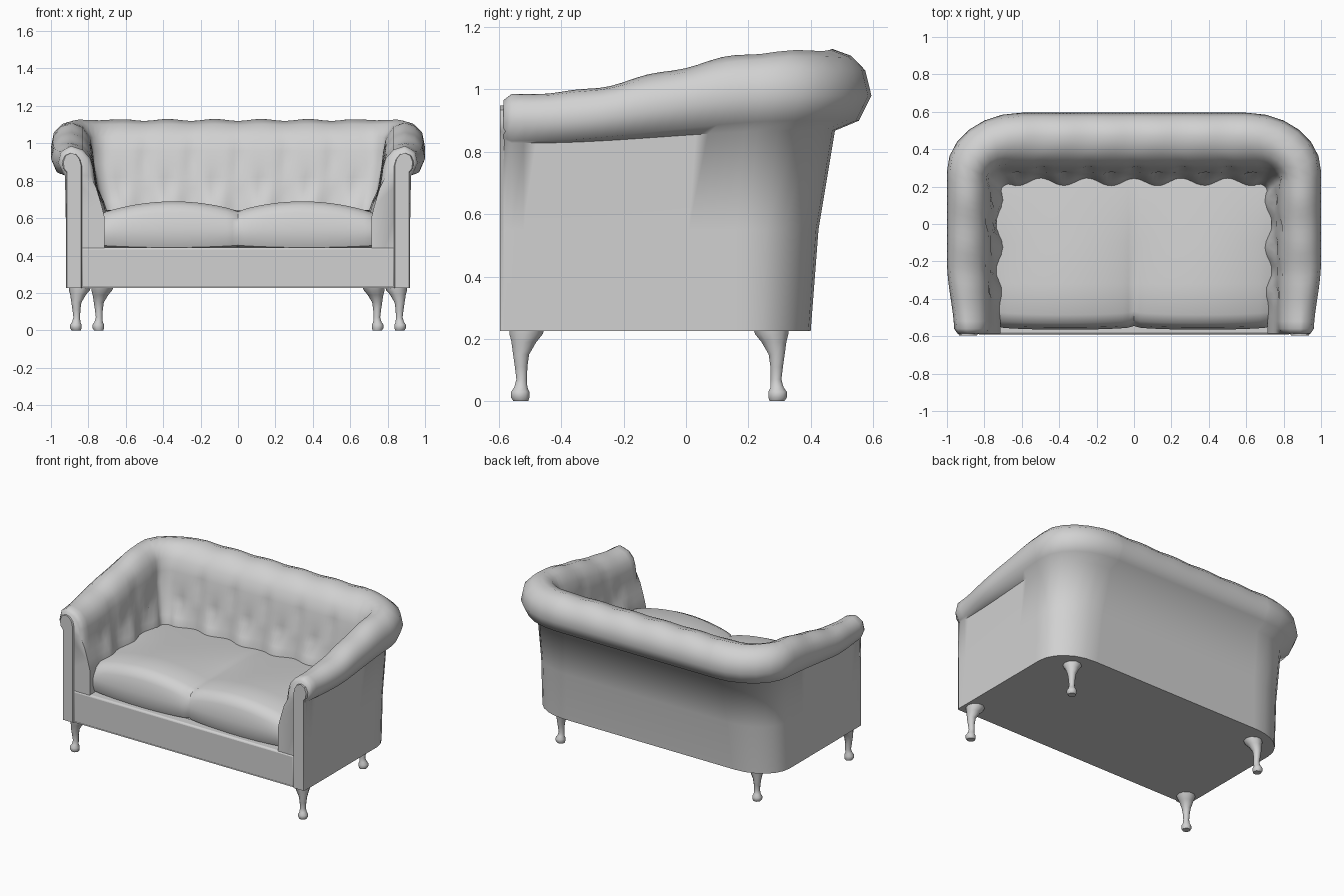
import bpy, bmesh, math

cube = bpy.data.objects.get("Cube")
if cube:
    bpy.data.objects.remove(cube, do_unlink=True)

grey = bpy.data.materials.new("grey upholstery")
grey.use_nodes = True
grey.diffuse_color = (0.64, 0.64, 0.64, 1)
grey.node_tree.nodes["Principled BSDF"].inputs["Base Color"].default_value = (0.64, 0.64, 0.64, 1)


def finish(name, bm, angle=40):
    bmesh.ops.recalc_face_normals(bm, faces=bm.faces)
    mesh = bpy.data.meshes.new(name)
    bm.to_mesh(mesh)
    bm.free()
    mesh.materials.append(grey)
    obj = bpy.data.objects.new(name, mesh)
    bpy.context.collection.objects.link(obj)
    bpy.ops.object.select_all(action="DESELECT")
    obj.select_set(True)
    bpy.context.view_layer.objects.active = obj
    bpy.ops.object.shade_smooth_by_angle(angle=math.radians(angle))


def loft(name, rows, angle=40):
    """Skin a list of closed point rows and cap both ends."""
    bm = bmesh.new()
    grid = [[bm.verts.new(p) for p in row] for row in rows]
    n = len(grid[0])
    for a, b in zip(grid, grid[1:]):
        for i in range(n):
            j = (i + 1) % n
            bm.faces.new((a[i], a[j], b[j], b[i]))
    bm.faces.new(grid[0])
    bm.faces.new(grid[-1])
    finish(name, bm, angle)


def smooth(a, b, v):
    t = min(1, max(0, (v - a) / (b - a)))
    return t * t * (3 - 2 * t)


# Arm and back shell: half width, back y, corner radius, front z, back z, tuft weight
RINGS = [
    (.92, .40, .27, .225, .225, 0), (.92, .425, .29, .55, .55, 0),
    (.925, .478, .32, .828, .868, 0), (.972, .555, .37, .835, .90, 0),
    (1.0, .595, .40, .895, .98, 0), (.985, .575, .38, .955, 1.06, 0),
    (.945, .53, .35, .98, 1.105, 0), (.89, .47, .30, .985, 1.125, 0),
    (.83, .385, .20, .965, 1.10, 0), (.79, .32, .11, .92, 1.035, .2),
    (.775, .30, .09, .87, .96, .6), (.767, .285, .08, .81, .89, 1),
    (.757, .273, .08, .76, .82, 1), (.745, .26, .08, .72, .76, 1),
    (.73, .24, .08, .67, .69, 1), (.715, .22, .08, .61, .62, 1),
    (.715, .22, .08, .225, .225, 0),
]
FRONT, ARM, ARC, BACK = -.56, 20, 6, 32


def path(X, Y, rx):
    """Half of a U with elliptical corner: position and outward direction."""
    ry = rx * .78
    for i in range(ARM):
        yield X, FRONT + (Y - ry - FRONT) * i / ARM, 1, 0
    for i in range(ARC):
        c, s = math.cos(i / ARC * math.pi / 2), math.sin(i / ARC * math.pi / 2)
        yield X - rx + rx * c, Y - ry + ry * s, c, s
    for i in range(BACK + 1):
        yield (X - rx) * (1 - i / BACK), Y, 0, 1


def tuft(along, z):
    """Outward dent: deep at buttons, pleated towards the seat."""
    dent = 0
    for row, zc in enumerate((.92, .76)):
        d = (along + .125 * row + .125) % .25 - .125
        dent = max(dent, .025 * math.exp(-(d / .035) ** 2 - ((z - zc) / .05) ** 2))
    pleat = .022 * math.cos(along * math.tau / .25) * smooth(.85, .62, z)
    return dent + pleat


def shell_ring(X, Y, rx, zf, zb, w):
    pts = []
    for x, y, nx, ny in path(X, Y, rx):
        z = zf + (zb - zf) * smooth(-.5, .35, y)
        if X > .93:
            x -= .04 * nx * smooth(-.2, -.6, y)
        along = x if ny > .7 else y
        straight = max(nx, ny) ** 6 * smooth(-.5, -.3, y)
        d = w * tuft(along, z) * straight
        # Gentle waves along the top of the roll
        crest = smooth(.9, .98, X) * smooth(1.01, .94, X) + smooth(.78, .89, X) * smooth(.95, .9, X)
        if zf > .9:
            z += .005 * crest * math.cos((along + .125) * math.tau / .25) * straight
        pts.append((x + nx * d, y + ny * d, z))
    # Rounded front end of the roll
    x, y, z = pts[0]
    k = .8 if z > .8 else 1
    pts.insert(0, (.88 + (x - .88) * k, -.585, .89 + (z - .89) * k))
    return pts + [(-x, y, z) for x, y, z in reversed(pts[:-1])]


stations = list(zip(*[shell_ring(*ring) for ring in RINGS]))
loft("arm_and_back_shell", stations, angle=60)

# Underside and seat deck follow the wall footprint
footprint = [s[0] for s in stations]
loft("seat_base", [[(x * .995, y - .003, z) for x, y, _ in footprint] for z in (.225, .43)])

# Front rail
bpy.ops.mesh.primitive_cube_add(size=1, location=(0, -.55, .334))
rail = bpy.context.object
rail.name = "front_rail"
rail.scale = (1.68, .08, .218)
bpy.ops.object.transform_apply(location=False, rotation=False, scale=True)
rail.data.materials.append(grey)
bevel = rail.modifiers.new("soft edge", "BEVEL")
bevel.width, bevel.segments = .012, 2
bpy.ops.object.shade_smooth_by_angle(angle=math.radians(40))

# Two-lobed seat cushion
cushion = []
for i in range(49):
    x = -.735 + 1.47 * i / 48
    lobe = abs(math.sin(math.pi * x / .735)) ** .75
    top = .62 + .014 * (1 - abs(x) / .735) + .062 * lobe
    rear = .64 + .012 * lobe
    f = -.545 - .02 * lobe ** .5
    low = .455 - .012 * lobe
    cushion.append([(x, y, z) for y, z in (
        (.27, .44), (f + .05, low - .01), (f + .015, low), (f, low + .04), (f, .54),
        (f + .012, top - .06), (f + .035, top - .022), (f + .08, top),
        (-.32, top), (-.1, (top + rear) / 2), (.1, rear), (.27, rear - .02))])
loft("seat_cushion", cushion, angle=50)

# Scrolled facings on the arm fronts
FACING = [(.835, .225), (.835, .88), (.845, .915), (.865, .94), (.895, .948),
          (.925, .935), (.94, .90), (.935, .865), (.917, .845), (.917, .225)]
for side, label in ((1, "left"), (-1, "right")):
    loft(label + "_arm_facing", [[(side * (.878 + (x - .878) * k), y, z) for x, z in FACING]
                                 for y, k in ((-.56, 1), (-.588, 1), (-.596, .9))])

# Cabriole legs: z, inward shift, radius
LEG = [(0, 0, .025), (.012, -.002, .031), (.03, -.002, .031), (.045, 0, .022), (.07, .003, .018),
       (.11, .001, .021), (.15, .001, .027), (.19, .010, .042), (.215, .017, .056), (.235, .02, .06)]


def leg(name, cx, cy):
    sx, sy = math.copysign(1, cx), math.copysign(1, cy)
    rows = [[(cx - sx * shift + r * math.cos(a * math.tau / 10),
              cy - sy * shift + r * math.sin(a * math.tau / 10), z) for a in range(10)]
            for z, shift, r in LEG]
    loft(name, rows)


for side, label in ((1, "left"), (-1, "right")):
    leg("front_" + label + "_leg", side * .865, -.53)
    leg("back_" + label + "_leg", side * .745, .292)
